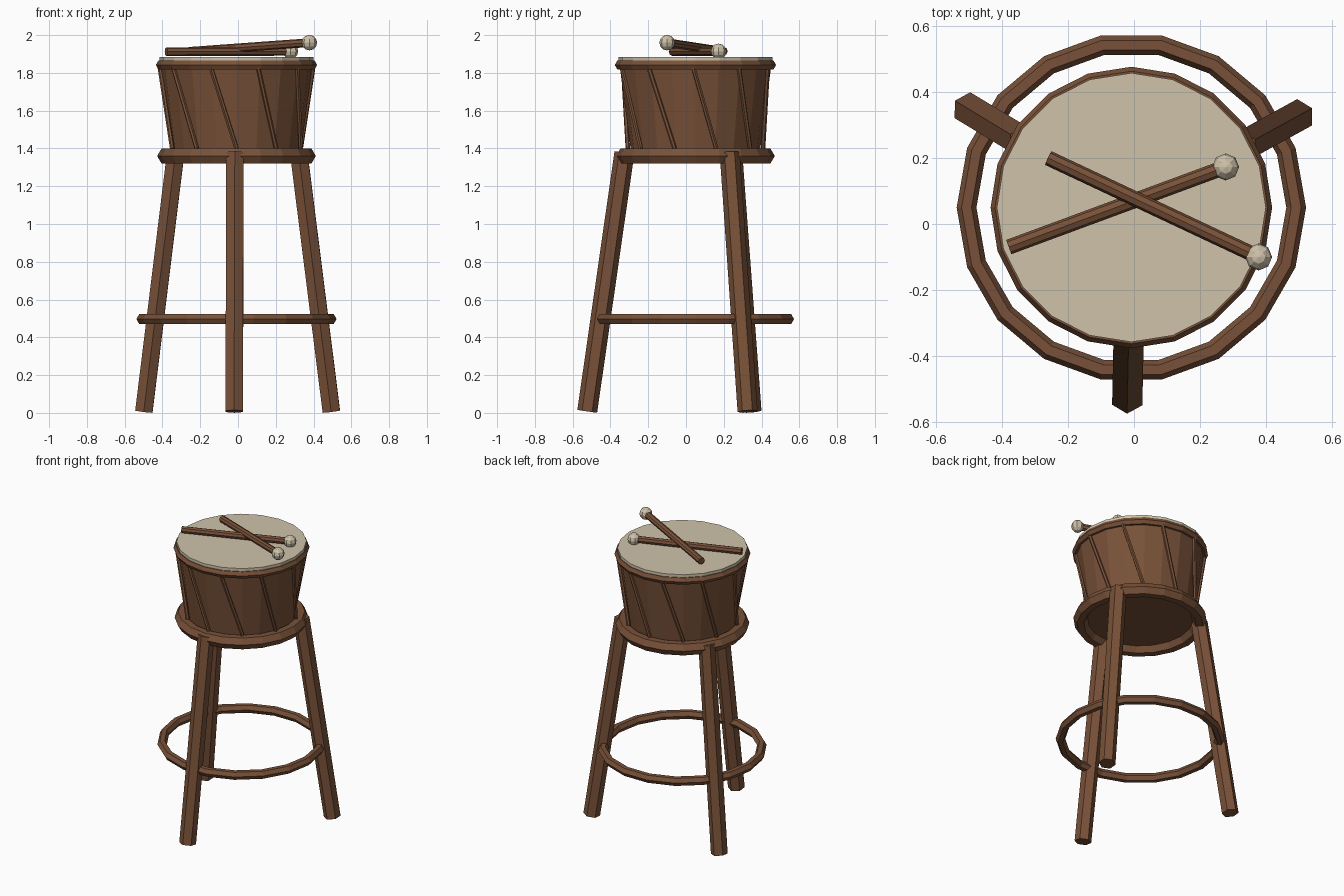
import bpy
import math
from mathutils import Vector, Matrix

cube = bpy.data.objects.get("Cube")
if cube:
    bpy.data.objects.remove(cube)

CX, CY = -0.008, 0.05   # drum axis


def make_material(name, rgb):
    mat = bpy.data.materials.new(name)
    mat.use_nodes = True
    color = (*rgb, 1.0)
    mat.diffuse_color = color
    mat.node_tree.nodes["Principled BSDF"].inputs["Base Color"].default_value = color
    return mat


wood = make_material("brown_wood", (0.19, 0.083, 0.04))
hide = make_material("pale_hide", (0.62, 0.54, 0.40))


def finish(name, mat):
    obj = bpy.context.object
    obj.name = name
    obj.data.name = name
    obj.data.materials.append(mat)
    return obj


def polar(radius, degrees, z):
    a = math.radians(degrees)
    return Vector((CX + radius * math.cos(a), CY + radius * math.sin(a), z))


def ring(name, major, minor, z, sides):
    bpy.ops.mesh.primitive_torus_add(
        major_radius=major, minor_radius=minor, major_segments=sides,
        minor_segments=6, location=(CX, CY, z))
    return finish(name, wood)


def drum_section(name, r_low, r_high, z_low, z_high, mat):
    # sides start at +y, so a corner points along each axis
    bpy.ops.mesh.primitive_cone_add(
        vertices=20, radius1=r_low, radius2=r_high, depth=z_high - z_low,
        location=(CX, CY, (z_low + z_high) / 2))
    return finish(name, mat)


def rod(name, start, end, radius, sides, corner, mat):
    # prism from start to end with one edge turned toward the corner direction
    axis = (end - start).normalized()
    side = (corner - axis * corner.dot(axis)).normalized()
    other = axis.cross(side)
    bpy.ops.mesh.primitive_cylinder_add(
        vertices=sides, radius=radius, depth=(end - start).length)
    obj = finish(name, mat)
    turn = Matrix((other, side, axis)).transposed()
    if turn.determinant() < 0:
        turn = Matrix((-other, side, axis)).transposed()
    obj.matrix_world = Matrix.Translation((start + end) / 2) @ turn.to_4x4()
    return obj


# Drum shell, skin and hoops
drum_section("drum_body", 0.338, 0.403, 1.36, 1.85, wood)
drum_section("drum_skin", 0.408, 0.408, 1.855, 1.885, hide)
ring("upper_rim", 0.40, 0.027, 1.842, 20)
ring("base_ring", 0.375, 0.045, 1.36, 20)
ring("foot_hoop", 0.50, 0.03, 0.497, 18)

# Slanted tension cords around the shell
for i in range(10):
    angle = -90 + i * 36
    rod(f"cord_{i + 1}", polar(0.358, angle, 1.40), polar(0.408, angle - 20, 1.84),
        0.012, 6, polar(1, angle - 10, 0) - polar(0, 0, 0), wood)

# Three splayed legs
for name, angle in (("front_leg", -91.2), ("back_left_leg", 28.8), ("back_right_leg", 148.8)):
    outward = polar(1, angle, 0) - polar(0, 0, 0)
    rod(name, polar(0.573, angle, 0.008), polar(0.376, angle, 1.378),
        0.053, 6, outward, wood)

# Crossed mallets lying on the skin
mallets = (
    ("lower_mallet", Vector((-0.38, -0.07, 1.912)), Vector((0.278, 0.173, 1.914))),
    ("upper_mallet", Vector((-0.26, 0.20, 1.914)), Vector((0.378, -0.10, 1.96))),
)
for name, tail, head in mallets:
    rod(name + "_stick", tail, head, 0.023, 8, Vector((0, 0, 1)), wood)
    bpy.ops.mesh.primitive_uv_sphere_add(segments=8, ring_count=6, radius=0.041, location=head)
    finish(name + "_head", hide)
